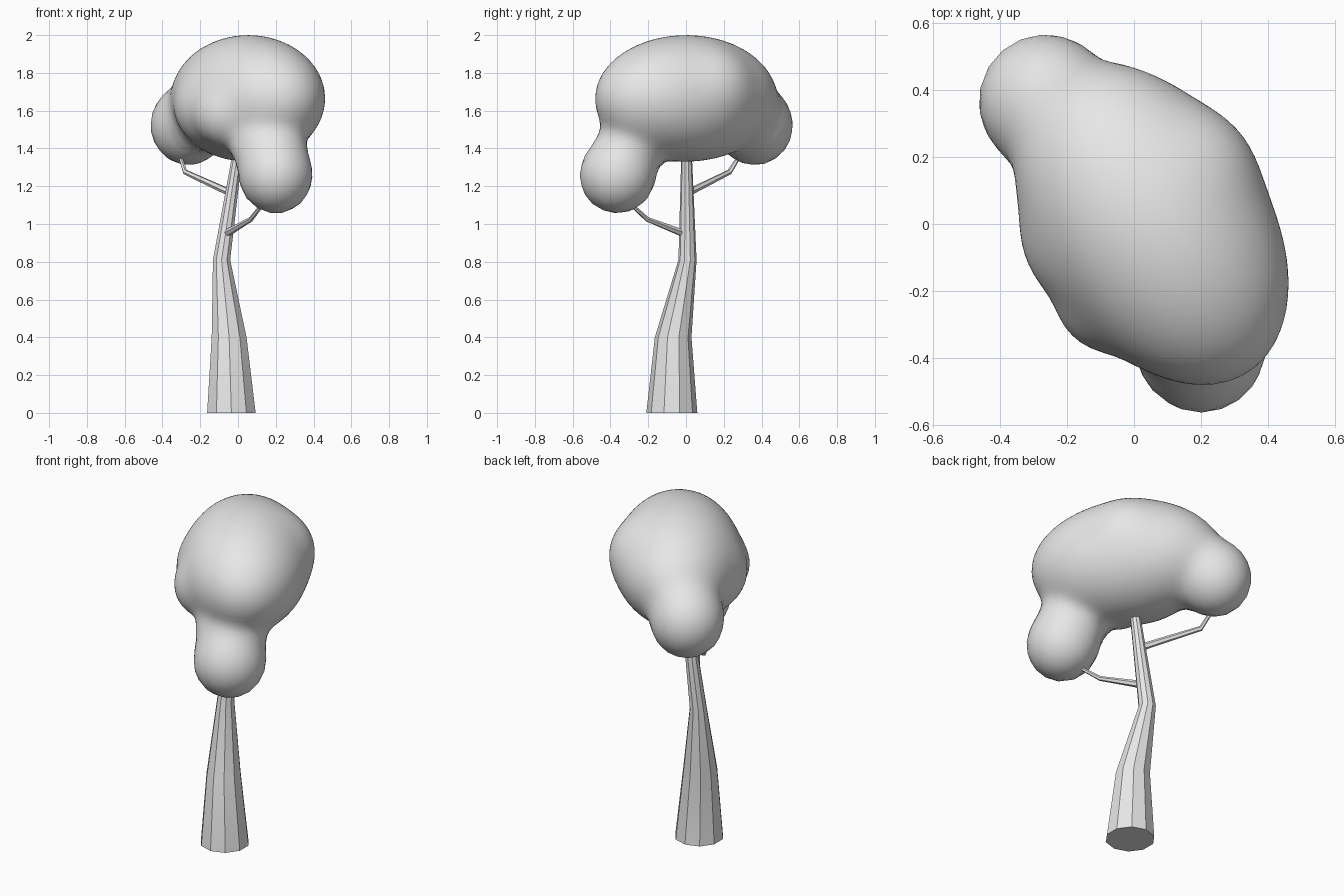
import bpy, bmesh, math
from mathutils import Vector, Matrix

if "Cube" in bpy.data.objects:
    bpy.data.objects.remove(bpy.data.objects["Cube"])

grey = bpy.data.materials.new("plain_grey")
grey.diffuse_color = (0.8, 0.8, 0.8, 1)
grey.use_nodes = True
grey.node_tree.nodes["Principled BSDF"].inputs["Base Color"].default_value = grey.diffuse_color


def finish(bm, name, sharp_angle=math.pi):
    bmesh.ops.recalc_face_normals(bm, faces=bm.faces)
    for f in bm.faces:
        f.smooth = True
    me = bpy.data.meshes.new(name)
    bm.to_mesh(me)
    bm.free()
    me.set_sharp_from_angle(angle=sharp_angle)
    me.materials.append(grey)
    ob = bpy.data.objects.new(name, me)
    bpy.context.collection.objects.link(ob)
    return ob


def tube(name, path, sides, level=False):
    """Tapered tube through (x, y, z, radius) points."""
    bm = bmesh.new()
    pts = [Vector(p[:3]) for p in path]
    rings = []
    for i, p in enumerate(path):
        axis = (pts[min(i + 1, len(pts) - 1)] - pts[max(i - 1, 0)]).normalized()
        u = Vector((0, 1, 0)) if level else axis.cross(Vector((0, 0, 1))).normalized()
        v = Vector((1, 0, 0)) if level else axis.cross(u)
        angles = [2 * math.pi * k / sides for k in range(sides)]
        rings.append([bm.verts.new(pts[i] + p[3] * (u * math.cos(a) + v * math.sin(a)))
                      for a in angles])
    for a, b in zip(rings, rings[1:]):
        for k in range(sides):
            n = (k + 1) % sides
            bm.faces.new((a[k], a[n], b[n], b[k]))
    bm.faces.new(rings[0])
    bm.faces.new(rings[-1])
    return finish(bm, name, math.radians(30))


# Trunk and branches
tube("trunk", [(-0.035, -0.075, 0, 0.135), (-0.047, -0.068, 0.4, 0.097),
               (-0.087, 0.008, 0.81, 0.048), (-0.003, 0.003, 1.37, 0.028)], 10, level=True)
tube("front_branch", [(-0.07, 0.0, 0.945, 0.021), (0.068, -0.205, 1.025, 0.013),
                      (0.15, -0.32, 1.13, 0.009)], 6)
tube("back_branch", [(-0.03, 0.0, 1.16, 0.02), (-0.28, 0.23, 1.275, 0.014),
                     (-0.31, 0.29, 1.37, 0.010)], 6)

# Canopy: one skin around softly blended lobes (centre, radii, turn about z)
LOBES = [((0.054, 0.0, 1.665), (0.527, 0.344, 0.334), 123),     # crown
         ((0.2, -0.363, 1.256), (0.193, 0.199, 0.2), 0),        # low front lobe
         ((0.16, -0.30, 1.41), (0.185, 0.16, 0.15), 0),         # its neck
         ((-0.265, 0.365, 1.522), (0.198, 0.2, 0.21), 0),       # back lobe
         ((-0.08, -0.23, 1.58), (0.14, 0.14, 0.15), 0),         # side swellings
         ((-0.14, -0.04, 1.62), (0.18, 0.18, 0.18), 0),
         ((0.16, 0.14, 1.72), (0.19, 0.19, 0.19), 0)]
LOBES = [(Vector(c), Vector(r), Matrix.Rotation(math.radians(-t), 3, 'Z')) for c, r, t in LOBES]
BLEND = 0.032


def distance(p):
    total = 0
    for c, r, turn in LOBES:
        q = turn @ (p - c)
        s = Vector((q.x / r.x, q.y / r.y, q.z / r.z))
        g = Vector((s.x / r.x, s.y / r.y, s.z / r.z))
        d = s.length * (s.length - 1) / max(g.length, 1e-6)
        total += math.exp(-d / BLEND)
    return -BLEND * math.log(max(total, 1e-30))


def settle(p, steps):
    """Move a point onto the blended surface along its gradient."""
    e = 0.002
    for _ in range(steps):
        d = distance(p)
        g = Vector([distance(p + Vector(a) * e) - d
                    for a in ((1, 0, 0), (0, 1, 0), (0, 0, 1))]) / e
        step = g * (d / max(g.length_squared, 0.2))
        if step.length > 0.05:
            step *= 0.05 / step.length
        p = p - step
    return p


core = Vector((0.04, -0.03, 1.58))
bm = bmesh.new()
bmesh.ops.create_icosphere(bm, subdivisions=5, radius=1)
for v in bm.verts:
    ray = v.co.normalized()
    t = 0.75
    while t > 0.1 and distance(core + ray * t) > 0:
        t -= 0.02
    v.co = core + ray * t
# Spread the mesh evenly, settling it back onto the lobes each time
ROUNDS = 12
for i in range(ROUNDS):
    bmesh.ops.smooth_vert(bm, verts=bm.verts, factor=0.5,
                          use_axis_x=True, use_axis_y=True, use_axis_z=True)
    for v in bm.verts:
        v.co = settle(v.co, 3 if i == ROUNDS - 1 else 1)
finish(bm, "canopy")
